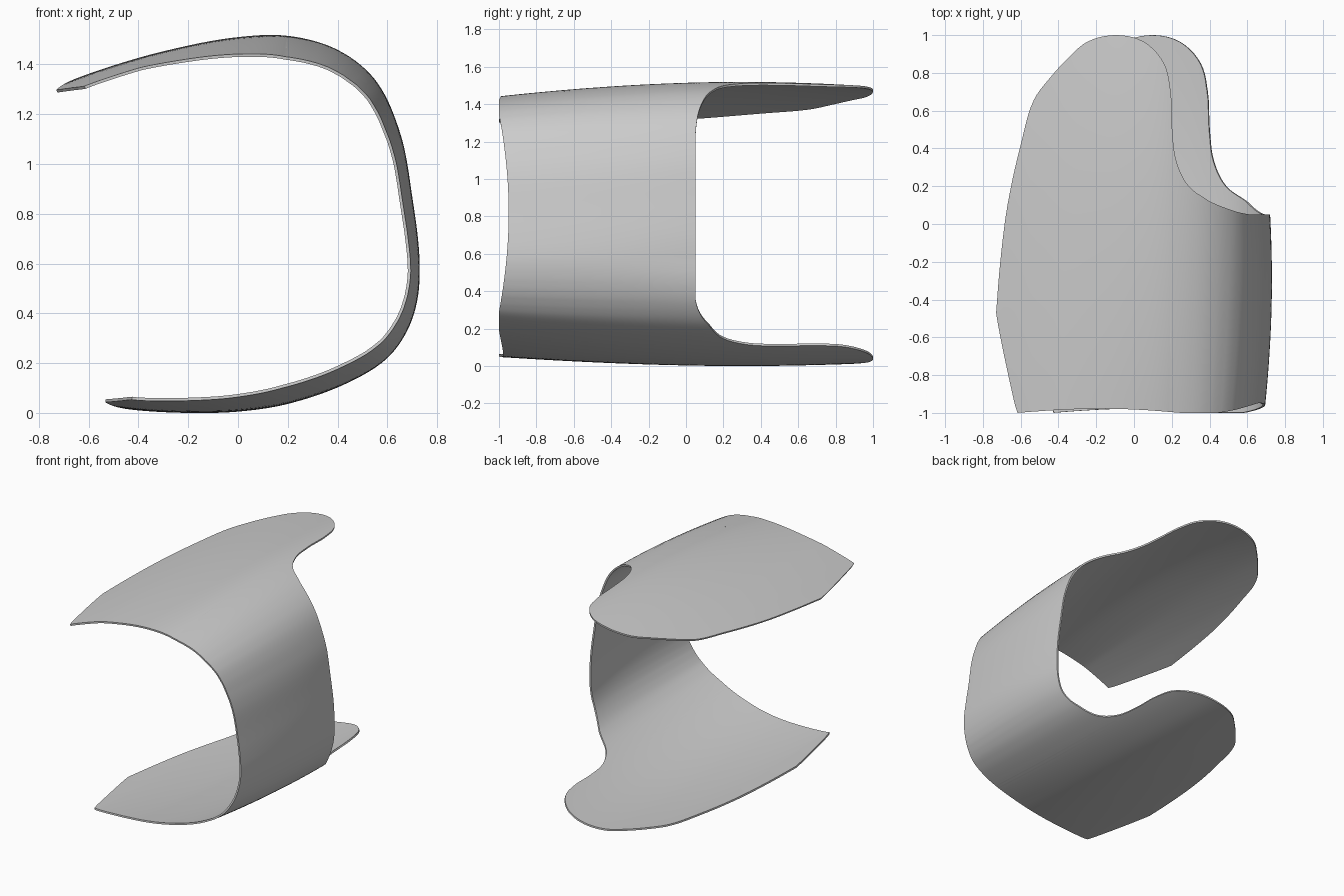
import bpy, bmesh, math
from mathutils import Vector
from mathutils.geometry import interpolate_bezier

cube = bpy.data.objects.get("Cube")
if cube:
    bpy.data.objects.remove(cube)

ROWS = 28
THICKNESS = 0.012
LOWER_SHIFT = 0.2

# Widest cross-section (x, z): upper panel, side wall, lower panel
SECTION = [(-.74, 1.31), (-.55, 1.38), (-.3, 1.453), (0, 1.51), (.2, 1.515),
           (.4, 1.46), (.55, 1.34), (.65, 1.13), (.7, .87), (.73, .6),
           (.72, .45), (.68, .33), (.6, .22), (.45, .125), (.2, .036),
           (0, .005), (-.2, 0), (-.4, .01), (-.55, .03)]
# Rear edge of the upper panel (x, y), from its outer tip to the wall
REAR = [(-.735, -.47), (-.71, -.2), (-.67, .1), (-.6, .42), (-.53, .66),
        (-.45, .77), (-.35, .88), (-.25, .965), (-.1, 1), (.05, .965),
        (.16, .85), (.195, .7), (.203, .5), (.225, .33), (.29, .2),
        (.4, .12)]


def clamp(v):
    return max(0.0, min(1.0, v))


def smooth(points, steps):
    """Smooth curve through the points."""
    p = [Vector(q) for q in points]
    p = [2 * p[0] - p[1]] + p + [2 * p[-1] - p[-2]]
    out = []
    for a, b, c, d in zip(p, p[1:], p[2:], p[3:]):
        k = (c - b).length / 3
        t0 = ((b - a).normalized() + (c - b).normalized()).normalized()
        t1 = ((c - b).normalized() + (d - c).normalized()).normalized()
        seg = interpolate_bezier(b, b + t0 * k, c - t1 * k, c, steps + 1)
        out += [Vector(v[:2]) for v in seg[:-1]]
    return out + [Vector(points[-1])]


section = smooth(SECTION, 12)
rear = smooth(REAR, 5)
widest = max(range(len(section)), key=lambda i: section[i].x)


def find(x, branch):
    """Position along the section where the branch reaches x."""
    for i, j in zip(branch, branch[1:]):
        a, b = section[i].x, section[j].x
        if a <= x <= b:
            return i + (j - i) * (x - a) / max(b - a, 1e-9)
    return branch[0]


def sample(s):
    """Point and outward normal on the section."""
    i = min(int(s), len(section) - 2)
    point = section[i].lerp(section[i + 1], s - i)
    t = section[min(i + 2, len(section) - 1)] - section[max(i - 1, 0)]
    return point, Vector((-t.y, t.x)).normalized()


def front_edge(x, z, shift):
    """Front trim: slanted at the tips, slightly hollow elsewhere."""
    tip, corner = -.735 + shift, -.635 + shift
    if x < corner:
        return -.47 - .53 * clamp((x - tip) / (corner - tip)) ** .9
    if .25 < z < 1.4 and x > .4:
        return -1 + .052 * math.sin(math.pi * (z - .25) / 1.15)
    return -1 + .022 * math.sin(math.pi * clamp((x - corner) / .9))


def surface(s, y):
    """Bowed sheet: the section shrinks inward away from its crest."""
    p, n = sample(s)
    crest = -.3 + .6 * abs(n.y)
    fade = abs((y - crest) / (1 + crest)) ** 1.9
    extra = .045 if n.y > 0 else .03
    inset = .04 + extra * abs(n.y) * clamp(.67 + 1.67 * p.x)
    q = p - n * inset * fade
    return q.x, y, q.y


# Columns across the sheet: (section position, rear y, lower shift)
upper = list(range(widest + 1))
lower = list(range(len(section) - 1, widest - 1, -1))
columns = [(find(r.x, upper), r.y, 0) for r in rear]
tail = [(find(r.x + LOWER_SHIFT, lower), r.y, LOWER_SHIFT) for r in rear][::-1]
start, stop = columns[-1][0], tail[0][0]
WALL = 50
for k in range(1, WALL):
    f = k / WALL
    ease = .05 + .07 * (clamp(1 - f * 4) ** 2 + clamp(1 - (1 - f) * 5) ** 2)
    columns.append((start + (stop - start) * f, ease, 0))
columns += tail

# Curved sheet
bm = bmesh.new()
grid = []
for s, back, shift in columns:
    p, _ = sample(s)
    front = min(front_edge(p.x, p.y, shift), back)
    grid.append([bm.verts.new(surface(s, front + (back - front) * j / ROWS))
                 for j in range(ROWS + 1)])
for a, b in zip(grid, grid[1:]):
    for j in range(ROWS):
        bm.faces.new((a[j], b[j], b[j + 1], a[j + 1]))
bmesh.ops.remove_doubles(bm, verts=bm.verts, dist=.0003)
mesh = bpy.data.meshes.new("curved_shell")
bm.to_mesh(mesh)
bm.free()
shell = bpy.data.objects.new("curved_shell", mesh)
bpy.context.collection.objects.link(shell)

# Plain grey finish
grey = bpy.data.materials.new("plain_grey")
grey.use_nodes = True
grey.diffuse_color = (.6, .6, .6, 1)
grey.node_tree.nodes["Principled BSDF"].inputs["Base Color"].default_value = (.6, .6, .6, 1)
mesh.materials.append(grey)

# Sheet thickness and shading
bpy.ops.object.select_all(action='DESELECT')
shell.select_set(True)
bpy.context.view_layer.objects.active = shell
solid = shell.modifiers.new("thickness", 'SOLIDIFY')
solid.thickness = THICKNESS
solid.offset = -1
bpy.ops.object.modifier_apply(modifier=solid.name)
bpy.ops.object.shade_smooth_by_angle(angle=math.radians(40))
